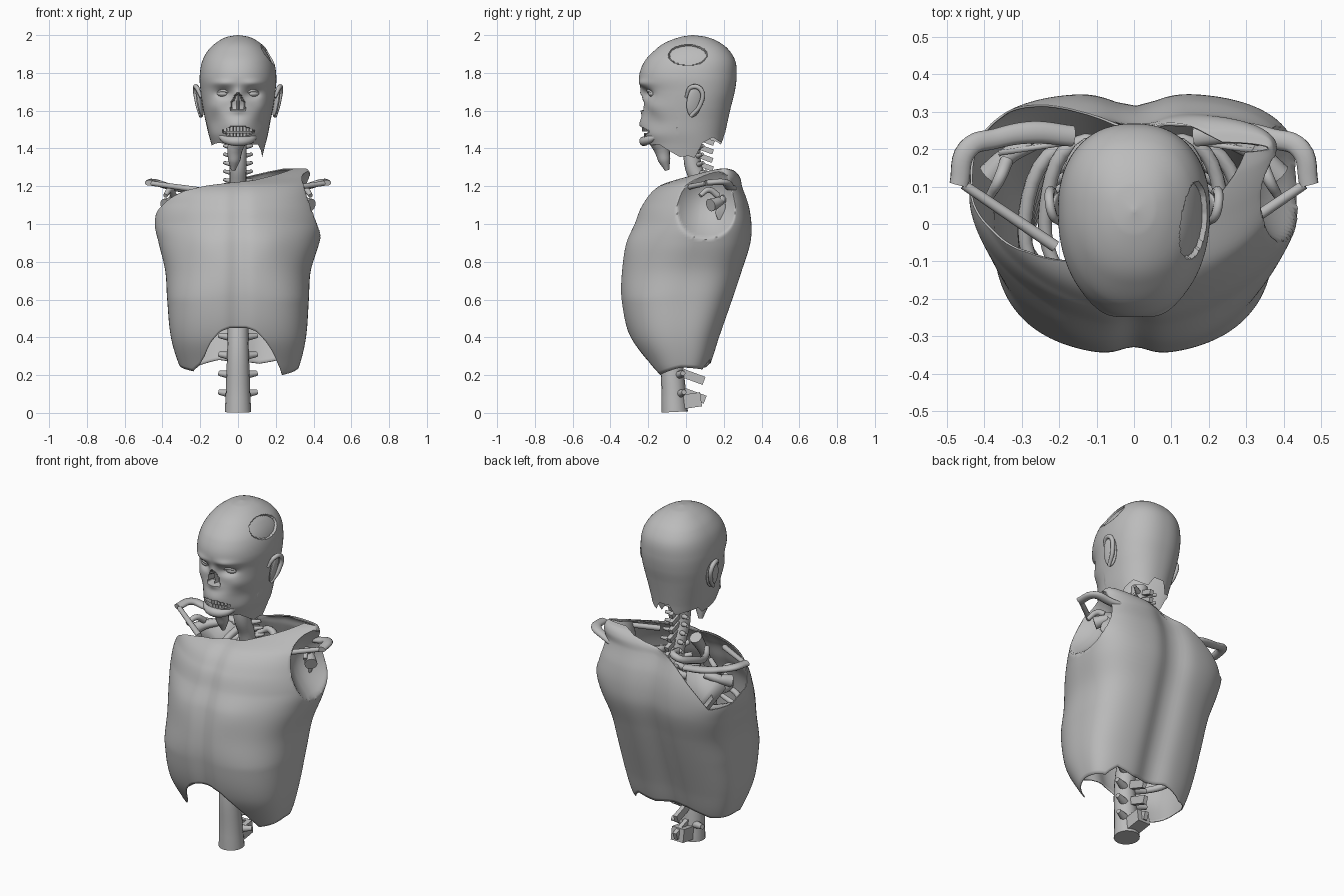
import bpy, bmesh, math
from mathutils import Vector, Matrix

if "Cube" in bpy.data.objects:
    bpy.data.objects.remove(bpy.data.objects["Cube"])

grey = bpy.data.materials.new("dull_grey")
grey.diffuse_color = (0.5, 0.5, 0.5, 1)
grey.use_nodes = True
grey.node_tree.nodes["Principled BSDF"].inputs["Base Color"].default_value = grey.diffuse_color


def finish(name, me, angle=50):
    me.materials.clear()
    me.materials.append(grey)
    ob = bpy.data.objects.new(name, me)
    bpy.context.collection.objects.link(ob)
    bpy.ops.object.select_all(action='DESELECT')
    ob.select_set(True)
    bpy.context.view_layer.objects.active = ob
    bpy.ops.object.shade_smooth_by_angle(angle=math.radians(angle))
    return ob


def profile(table, z):
    """Smooth lookup of a table whose first column is z."""
    n = len(table)
    z = min(max(z, table[0][0]), table[-1][0])
    i = next(k for k in range(n - 1) if z <= table[k + 1][0])
    a, b = table[i], table[i + 1]
    h = b[0] - a[0]
    t = (z - a[0]) / h

    def slope(k, c):
        p, q = table[max(k - 1, 0)], table[min(k + 1, n - 1)]
        return (q[c] - p[c]) / (q[0] - p[0])
    return [(2*t**3 - 3*t*t + 1) * a[c] + (t**3 - 2*t*t + t) * h * slope(i, c)
            + (3*t*t - 2*t**3) * b[c] + (t**3 - t*t) * h * slope(i + 1, c)
            for c in range(1, len(a))]


def rim(keys, deg):
    """Height of an edge at an angle; keys wrap around 360 degrees."""
    ks = keys + [(keys[0][0] + 360, keys[0][1])]
    if deg < ks[0][0]:
        deg += 360
    for (a, u), (b, v) in zip(ks, ks[1:]):
        if a <= deg <= b:
            return u + (v - u) * (deg - a) / (b - a)


def shell(name, table, low, high, shape, cols, rows, back_pow, front_pow):
    """Skin lofted between two uneven edges. Table: z, front, back, left, right."""
    bm = bmesh.new()
    grid = []
    for j in range(rows + 1):
        t = math.sin(j / rows * math.pi / 2)
        ring = []
        for i in range(cols):
            deg = 360 * i / cols
            lo, hi = rim(low, deg), rim(high, deg)
            z = lo + (hi - lo) * t
            f, b, l, r = profile(table, z)
            c, s = math.cos(math.radians(deg)), math.sin(math.radians(deg))
            p = back_pow if s > 0 else front_pow(z)
            x = (l + r) / 2 + (r - l) / 2 * math.copysign(abs(c) ** p, c)
            cy = f * 0.45 + b * 0.55
            y = cy + (b - cy if s > 0 else cy - f) * math.copysign(abs(s) ** p, s)
            ring.append(bm.verts.new(shape(x, y, z, s)))
        grid.append(ring)
    for a, b in zip(grid, grid[1:]):
        for i in range(cols):
            k = (i + 1) % cols
            bm.faces.new((a[i], a[k], b[k], b[i]))
    bmesh.ops.remove_doubles(bm, verts=bm.verts, dist=0.0005)
    bmesh.ops.holes_fill(bm, edges=[e for e in bm.edges if e.is_boundary
                                    and min(v.co.z for v in e.verts) > 1.99], sides=0)
    me = bpy.data.meshes.new(name)
    bm.to_mesh(me)
    bm.free()
    return finish(name, me)


def tube(name, pts, radii, sides=4, flat=1):
    """Rounded rod through points with a radius at each, optionally flattened in z."""
    cu = bpy.data.curves.new(name, 'CURVE')
    cu.dimensions = '3D'
    cu.bevel_depth, cu.bevel_resolution = 1, sides
    cu.resolution_u, cu.use_fill_caps = 6, True
    sp = cu.splines.new('BEZIER')
    sp.bezier_points.add(len(pts) - 1)
    for bp, p, r in zip(sp.bezier_points, pts, radii):
        bp.co, bp.radius = (p[0], p[1], p[2] / flat), r
        bp.handle_left_type = bp.handle_right_type = 'AUTO'
    ob = bpy.data.objects.new(name + "_path", cu)
    bpy.context.collection.objects.link(ob)
    bpy.context.view_layer.update()
    me = bpy.data.meshes.new_from_object(ob.evaluated_get(bpy.context.evaluated_depsgraph_get()))
    bpy.data.objects.remove(ob)
    me.transform(Matrix.Diagonal((1, 1, flat, 1)))
    return finish(name, me)


def solid(name, kind, loc, scale, rot=(0, 0, 0)):
    bm = bmesh.new()
    if kind == 'box':
        bmesh.ops.create_cube(bm, size=1)
    else:
        bmesh.ops.create_uvsphere(bm, u_segments=20, v_segments=12, radius=1)
    m = Matrix.Translation(loc)
    for a, ax in zip(rot, 'XYZ'):
        m = m @ Matrix.Rotation(a, 4, ax)
    bm.transform(m @ Matrix.Diagonal((*scale, 1)))
    me = bpy.data.meshes.new(name)
    bm.to_mesh(me)
    bm.free()
    return finish(name, me, 40)


def bump(u, v, su, sv):
    return math.exp(-(u / su) ** 2 - (v / sv) ** 2)


# Torso skin: open neck and one open shoulder, arched front hem, sunken arm socket
torso = [(.18, -.16, .09, -.27, .29), (.25, -.21, .13, -.31, .325), (.4, -.30, .18, -.355, .36),
         (.6, -.345, .25, -.375, .375), (.75, -.345, .30, -.385, .385), (.9, -.32, .345, -.42, .43),
         (1.0, -.28, .35, -.44, .45), (1.1, -.24, .335, -.42, .43), (1.2, -.15, .30, -.36, .40),
         (1.25, 0, .285, -.18, .39), (1.285, .13, .25, .04, .372), (1.295, .19, .21, .13, .36)]
hem = [(0, .24), (40, .23), (60, .28), (80, .26), (100, .28), (130, .24), (180, .25), (220, .22),
       (233, .25), (242, .30), (250, .37), (259, .43), (266, .45), (274, .45), (281, .43), (290, .37),
       (298, .31), (306, .25), (316, .20), (340, .22)]
neckline = [(0, 1.295), (90, 1.293), (106, 1.16), (135, .98), (165, 1.0), (185, 1.06), (205, 1.13),
            (220, 1.175), (238, 1.205), (255, 1.22), (275, 1.232), (288, 1.26), (300, 1.295)]


def torso_shape(x, y, z, s):
    if s > 0:
        y -= .035 * math.exp(-(x / .08) ** 2) * s
    else:
        y += .02 * math.exp(-(x / .05) ** 2) * -s
        y -= .01 * bump(abs(x) - .17, z - .9, .1, .1)
    d = ((y - .11) / .18) ** 2 + ((z - 1.1) / .19) ** 2
    if d < 1:
        x = min(x, .41 - .22 * (z - 1.1) - .11 * min(1, 1 - d))
    return x, y, z


skin = shell("torso_skin", torso, hem, neckline, torso_shape, 180, 90, .64,
             lambda z: .8 + .35 * min(1, max(0, (z - .6) / .4)))
mod = skin.modifiers.new("thickness", 'SOLIDIFY')
mod.thickness, mod.offset = .006, -1

# Head skin with torn lower edge, sockets, nose cavity, mouth and skull hole
head = [(1.30, -.17, .15, -.11, .115), (1.42, -.20, .195, -.14, .145), (1.48, -.23, .207, -.157, .16),
        (1.55, -.23, .222, -.173, .173), (1.62, -.225, .238, -.187, .187), (1.70, -.23, .258, -.198, .198),
        (1.78, -.248, .268, -.203, .203), (1.86, -.22, .262, -.19, .19), (1.92, -.165, .228, -.158, .158),
        (1.96, -.11, .18, -.115, .115), (1.99, -.03, .11, -.06, .06), (2.0, .03, .04, -.005, .005)]
jaw = [(0, 1.36), (10, 1.35), (20, 1.43), (40, 1.46), (55, 1.44), (70, 1.43), (82, 1.48), (100, 1.48),
       (112, 1.42), (135, 1.44), (160, 1.45), (172, 1.41), (200, 1.42), (225, 1.43), (255, 1.42),
       (285, 1.42), (315, 1.42), (335, 1.38), (348, 1.355)]


def head_shape(x, y, z, s):
    if s < 0 and y < -.05:
        a = abs(x)
        y += .03 * bump(a - .078, z - 1.69, .04, .024)
        y -= .014 * bump(a - .08, z - 1.745, .06, .02)
        y -= .012 * bump(a - .13, z - 1.62, .04, .04)
        y += .016 * bump(a - .125, z - 1.53, .04, .06)
        y -= .018 * bump(x, z - 1.67, .025, .05)
        y -= .012 * bump(x, z - 1.60, .04, .02)
        width = .036 * min(1, max(0, (1.70 - z) / .06))
        if 1.6 < z < 1.69 and a < width:
            y += .05 if a > .006 else .02
        y -= .015 * bump(x, z - 1.53, .07, .04)
        if a < .085 and abs(z - 1.49) < .026 * (1 - (a / .085) ** 2):
            y += .05
    if x > 0 and ((y - .01) / .1) ** 2 + ((z - 1.895) / .053) ** 2 < 1:
        x -= .012
        z -= .004
    return x, y, z


shell("head_skin", head, jaw, [(0, 2.0), (180, 2.0)], head_shape, 220, 130, .88, lambda z: .93)

# Eyes, ears, teeth, lips
for side in (-1, 1):
    solid("eye", 'ball', (.078 * side, -.172, 1.69), (.034, .028, .018))
    tube("eyelid", [(.04 * side, -.195, 1.69), (.075 * side, -.2, 1.706), (.115 * side, -.165, 1.69)],
         [.005, .008, .005], 2)
    solid("ear", 'ball', (.203 * side, .045, 1.65), (.014, .042, .085), (-.15, .15 * side, .25 * side))
    tube("ear_rim", [(.195 * side, .0, 1.67), (.22 * side, .03, 1.725), (.226 * side, .08, 1.71),
                     (.213 * side, .075, 1.63), (.196 * side, .025, 1.57)],
         [.008, .013, .013, .012, .01], 2)
for i in range(-4, 5):
    x = i * .0165
    solid("upper_tooth", 'box', (x, -.225 + 5 * x * x, 1.505), (.015, .014, .03), (0, 0, i * .1))
    solid("lower_tooth", 'box', (x, -.215 + 5 * x * x, 1.472), (.014, .013, .022), (0, 0, i * .1))
tube("lower_lip", [(-.1, -.14, 1.475), (-.06, -.2, 1.445), (0, -.222, 1.438), (.06, -.2, 1.445),
                   (.1, -.14, 1.475)], [.012, .022, .026, .022, .012])
tube("upper_lip", [(-.1, -.15, 1.48), (-.055, -.212, 1.523), (0, -.232, 1.53), (.055, -.212, 1.523),
                   (.1, -.15, 1.48)], [.009, .012, .013, .012, .009])
tube("hanging_flesh", [(0, -.15, 1.44), (-.015, -.13, 1.40), (-.02, -.115, 1.34), (-.025, -.1, 1.285)],
     [.045, .042, .033, .012])

# Spine column
path = [(0, -.06, .005), (0, -.065, .1), (0, -.07, .4), (0, .03, .7), (0, .1, .95), (0, .08, 1.2),
        (0, .035, 1.32), (0, .045, 1.5)]
tube("spine", path, [.07, .065, .055, .05, .045, .045, .045, .045], 6)
centre = [(p[2], p[1]) for p in path]
heights = [.1 + .1 * i for i in range(11)] + [1.18 + .045 * i for i in range(7)]
for z in heights:
    y = profile(centre, z)[0]
    neck = z > 1.15
    k = .6 if neck else 1
    solid("spinous_process", 'box', (0, y + (.07 if neck else .11), z - .01),
          (.024, .1 * k + .02, .045 * k), (-.35, 0, 0))
    for side in (-1, 1):
        tube("transverse_process", [(.03 * side, y + .03, z), (.1 * side * (.75 if neck else 1), y + .055, z + .01)],
             [.024 * k, .014 * k], 2)
solid("lowest_vertebra", 'box', (0, .03, .065), (.08, .1, .075), (.15, 0, 0))

# Ribs follow the torso at a smaller size
for i in range(9):
    z = .5 + .085 * i
    y = profile(centre, z)[0] + .03
    w = .29 if i < 6 else .29 - .055 * (i - 5)
    f, b = profile(torso, z - .08)[:2]
    f = f + .06 if i < 7 else f + .1
    for side in (-1, 1):
        tube("rib", [(.03 * side, y, z), (w * .55 * side, min(b - .07, y + .09), z + .01),
                     (w * side, (f + b) / 2, z - .04), (w * .75 * side, f + .09, z - .08),
                     (.06 * side if i > 3 else w * .6 * side, f + .03, z - .06)],
             [.017, .02, .02, .018, .014], 2)
tube("breastbone", [(0, -.26, .65), (0, -.24, .85), (0, -.17, 1.05), (0, -.09, 1.17)], [.015, .025, .025, .035])

# Collar bones, shoulder blades and their ridges
for side in (-1, 1):
    tube("collar_bone", [(.21 * side, -.06, 1.18), (.455 * side, .105, 1.215)], [.016, .013])
    tube("shoulder_ridge", [(.165 * side, .235, 1.16), (.27 * side, .245, 1.18), (.37 * side, .228, 1.2),
                            (.445 * side, .2, 1.222), (.468 * side, .105, 1.218)],
         [.028, .03, .027, .028, .026], 4, .6)
    tube("blade_neck", [(.27 * side, .215, 1.14), (.34 * side, .18, 1.12), (.385 * side, .13, 1.1)],
         [.02, .025, .035])
    tube("blade_hook", [(.34 * side, .17, 1.15), (.36 * side, .12, 1.18), (.385 * side, .075, 1.15)],
         [.018, .016, .012])
    bm = bmesh.new()
    corners = [(.16, .22, 1.17), (.36, .19, 1.15), (.37, .16, 1.06), (.24, .25, .84), (.18, .26, .86)]
    bm.faces.new([bm.verts.new((x * side, y, z)) for x, y, z in corners])
    me = bpy.data.meshes.new("shoulder_blade")
    bm.to_mesh(me)
    bm.free()
    blade = finish("shoulder_blade", me)
    mod = blade.modifiers.new("thickness", 'SOLIDIFY')
    mod.thickness, mod.offset = .014, 0
